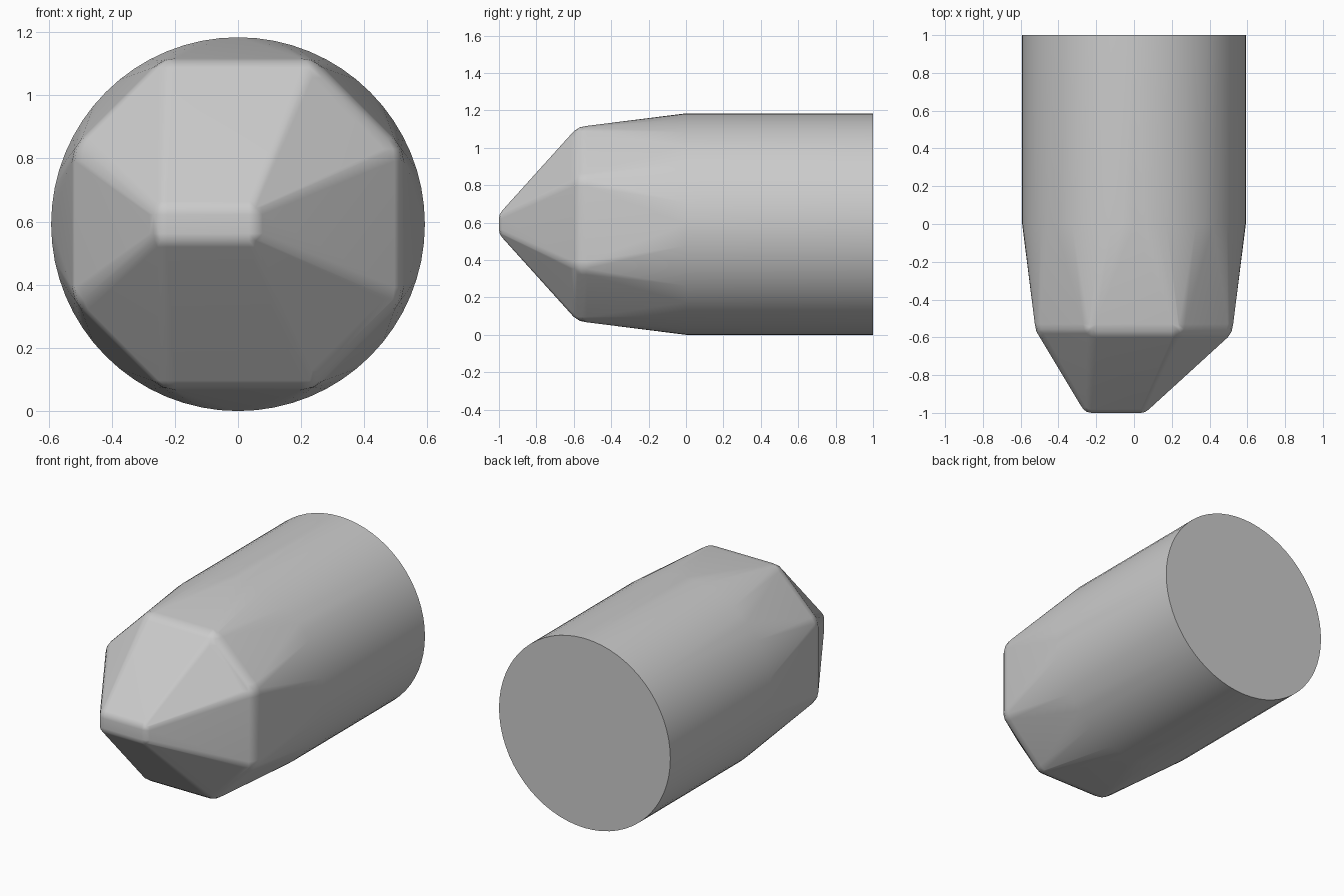
import bpy, bmesh
from math import sin, cos, tau, radians
from mathutils import Matrix

if "Cube" in bpy.data.objects:
    bpy.data.objects.remove(bpy.data.objects["Cube"])

R = 0.592          # barrel radius, also the height of its axis
bm = bmesh.new()


def ring(y, segments=64):
    """Circle of points around the long axis."""
    for i in range(segments):
        a = tau * i / segments
        bm.verts.new((R * cos(a), y, R + R * sin(a)))


def rounded_corner(x, y, z, radius):
    """Small ball that rounds a corner of the hull."""
    bmesh.ops.create_uvsphere(bm, u_segments=16, v_segments=8, radius=radius,
                              matrix=Matrix.Translation((x, y, R + z)))


# cylindrical barrel with flat back
ring(0.0)
ring(1.0)

# octagonal shoulder
for sx in (-1, 1):
    for sz in (-1, 1):
        for x, z in ((0.425, 0.20), (0.20, 0.425)):
            rounded_corner(sx * x, -0.53, sz * z, 0.10)

# off-centre chisel tip
for x in (-0.225, 0.035):
    for z in (-0.03, 0.03):
        rounded_corner(x, -0.94, z, 0.06)

# wrap everything in one skin
bmesh.ops.delete(bm, geom=bm.faces[:], context='FACES_ONLY')
bmesh.ops.delete(bm, geom=bm.edges[:], context='EDGES_FACES')
bmesh.ops.convex_hull(bm, input=bm.verts[:])
bmesh.ops.delete(bm, geom=[v for v in bm.verts if not v.link_faces], context='VERTS')
bmesh.ops.dissolve_limit(bm, angle_limit=radians(0.4), verts=bm.verts[:], edges=bm.edges[:])
bmesh.ops.recalc_face_normals(bm, faces=bm.faces[:])

mesh = bpy.data.meshes.new("faceted_capsule")
bm.to_mesh(mesh)
bm.free()
body = bpy.data.objects.new("faceted_capsule", mesh)
bpy.context.collection.objects.link(body)

# smooth blends between flat facets
bpy.context.view_layer.objects.active = body
body.select_set(True)
bpy.ops.object.shade_smooth_by_angle(angle=radians(50))
weighted = body.modifiers.new("flat_facets", 'WEIGHTED_NORMAL')
weighted.keep_sharp = True
